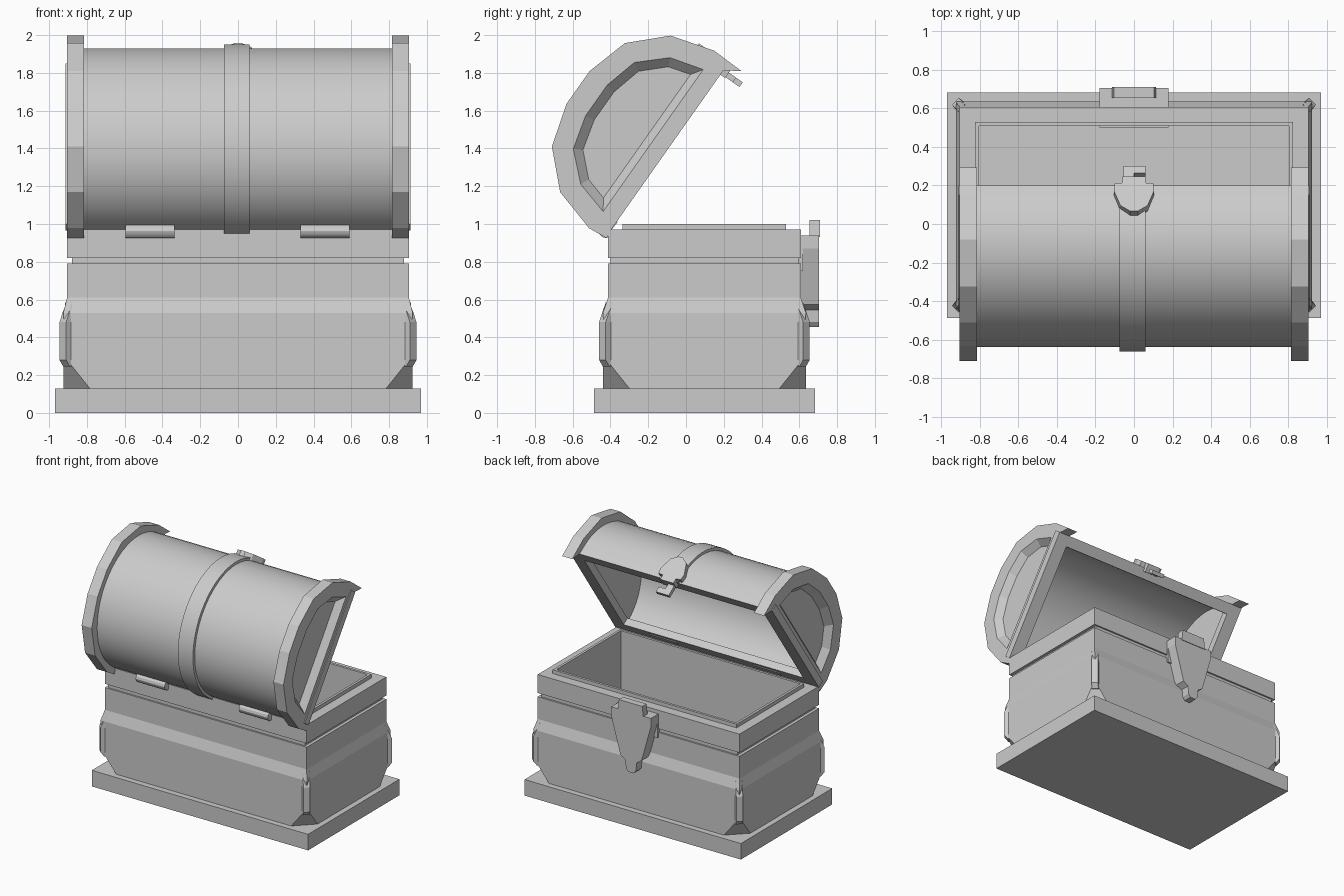
import bpy, bmesh, math

if "Cube" in bpy.data.objects:
    bpy.data.objects.remove(bpy.data.objects["Cube"])

CY = 0.0975                       # centre of the box in y
ANG = math.radians(54.8)          # lid opening angle
CU = 0.52                         # middle of the lid, measured from the hinge edge


def lid(x, d, v):
    """Lid space (x, offset from lid middle, height above lid plane) to world."""
    u = d + CU
    return (x, -0.40 + u * math.cos(ANG) - v * math.sin(ANG),
            0.965 + u * math.sin(ANG) + v * math.cos(ANG))


def loft(name, rings, caps=True, cyclic=False, smooth=False):
    """Skin a list of point rings that all have the same point count."""
    bm = bmesh.new()
    vs = [[bm.verts.new(p) for p in r] for r in rings]
    n = len(vs[0])
    pairs = list(zip(vs, vs[1:])) + ([(vs[-1], vs[0])] if cyclic else [])
    for a, b in pairs:
        for i in range(n):
            j = (i + 1) % n
            bm.faces.new((a[i], a[j], b[j], b[i]))
    if caps and not cyclic:
        bm.faces.new(vs[0][::-1])
        bm.faces.new(vs[-1])
    bmesh.ops.remove_doubles(bm, verts=bm.verts, dist=0.0005)
    bmesh.ops.recalc_face_normals(bm, faces=bm.faces)
    me = bpy.data.meshes.new(name)
    bm.to_mesh(me)
    bm.free()
    ob = bpy.data.objects.new(name, me)
    bpy.context.collection.objects.link(ob)
    if smooth:
        bpy.ops.object.select_all(action='DESELECT')
        ob.select_set(True)
        bpy.context.view_layer.objects.active = ob
        bpy.ops.object.shade_smooth_by_angle(angle=math.radians(30))
    return ob


def rect(hx, hy, z, c=0.0):
    """Rectangle with corners cut by c, centred on the box."""
    pts = []
    for sx, sy in ((1, 1), (-1, 1), (-1, -1), (1, -1)):
        p = [(sx * hx, CY + sy * (hy - c), z), (sx * (hx - c), CY + sy * hy, z)]
        pts += p if sx * sy > 0 else p[::-1]
    return pts


# Foot plate
loft("foot_plate", [rect(0.97, 0.585, 0), rect(0.97, 0.585, 0.13)])

# Box with cut lower corners, groove, rim, lip and hollow inside
loft("chest_box", [rect(*r) for r in (
    (0.925, 0.5375, 0.13, 0.14), (0.925, 0.5375, 0.28, 0.02), (0.925, 0.5375, 0.53),
    (0.905, 0.51, 0.61), (0.905, 0.51, 0.79), (0.88, 0.497, 0.79), (0.88, 0.497, 0.82),
    (0.905, 0.51, 0.82), (0.905, 0.51, 0.97), (0.825, 0.4325, 0.97),
    (0.825, 0.4325, 1.0), (0.805, 0.4125, 1.0), (0.805, 0.4125, 0.14))])

# Corner guards
for sx in (-1, 1):
    for sy in (-1, 1):
        def ring(z, out, spread, hx=0.925, hy=0.5375):
            pts = [(hx - spread, hy - 0.01), (hx + out - 0.035, hy + out),
                   (hx + out, hy + out - 0.035), (hx - 0.01, hy - spread),
                   (hx - 0.06, hy - 0.06)]
            return [(sx * x, CY + sy * y, z) for x, y in pts]
        loft("corner_guard", [ring(0.245, 0, 0.055), ring(0.28, 0.02, 0.055),
                              ring(0.48, 0.02, 0.055), ring(0.53, 0.004, 0.055),
                              ring(0.585, -0.018, 0.045, hy=0.532)])

# Lock plate on the box, with raised tab
half = [(0.178, 0.94), (0.178, 0.87), (0.095, 0.575), (0.05, 0.545), (0.045, 0.48), (0.025, 0.455)]
outline = half + [(-x, z) for x, z in half[::-1]]
loft("lock_plate", [[(x, y, z) for x, z in outline] for y in (0.60, 0.705)])
loft("lock_back", [[(x, y, z) for x, z in ((.178, .94), (.178, .75), (-.178, .75), (-.178, .94))]
                   for y in (0.50, 0.62)])
loft("lock_tab", [[(x, y, z) for x, z in ((.115, .93), (.105, 1.02), (-.105, 1.02), (-.115, .93))]
                  for y in (0.655, 0.71)])

# Lid frame
def lid_rect(hx, hd, v):
    return [lid(sx * hx, sy * hd, v) for sx, sy in ((1, 1), (-1, 1), (-1, -1), (1, -1))]

loft("lid_frame", [lid_rect(0.912, 0.52, 0), lid_rect(0.912, 0.52, 0.06),
                   lid_rect(0.805, 0.435, 0.06), lid_rect(0.805, 0.435, 0)], cyclic=True)


# Lid barrel and middle strap
def arch(name, x0, x1, a, b, ai, bi, v0, n=28):
    ts = [math.pi * i / n for i in range(n + 1)]
    o = [(a * math.cos(t), 0.06 + b * math.sin(t)) for t in ts]
    k = [(ai * math.cos(t), 0.06 + bi * math.sin(t)) for t in ts]
    o = [(a, v0)] + o + [(-a, v0)]
    k = [(ai, v0)] + k + [(-ai, v0)]
    loft(name, [[lid(x0, *p), lid(x1, *p), lid(x1, *q), lid(x0, *q)] for p, q in zip(o, k)],
         smooth=True)

arch("lid_barrel", -0.82, 0.82, 0.52, 0.475, 0.475, 0.43, 0.05)
arch("lid_strap", -0.075, 0.06, 0.54, 0.50, 0.50, 0.455, 0.0)

# Lid end arches with a recessed panel
def both(h):
    return [(-d, v) for d, v in h] + h[::-1]

edge = [(-0.564, -0.007)] + both([(.575, .10), (.507, .335), (.335, .51), (.106, .577)]) \
    + [(0.57, -0.08), (0.518, 0.0), (-0.518, 0.0)]
inner = both([(.46, .09), (.41, .27), (.28, .41), (.10, .458)])
panel = both([(.40, .13), (.365, .25), (.255, .365), (.09, .408)])

def pad(p):
    return [p[0]] + p + [p[-1], p[-1], p[0]]

for s in (-1, 1):
    loft("lid_end", [[lid(s * x, *p) for p in r] for x, r in (
        (0.815, edge), (0.905, edge), (0.905, pad(inner)), (0.855, pad(panel)))])

# Hasp shield and hook on the lid front
half = [(0.06, -0.03), (0.06, 0.01), (0.10, 0.015), (0.105, 0.06), (0.07, 0.155), (0.02, 0.19)]
outline = half + [(-x, v) for x, v in half[::-1]]
loft("hasp_shield", [[lid(x, d, v) for x, v in outline] for d in (0.49, 0.56)])
hook = [(-.055, 0), (0, 0), (0, -.075), (.06, -.075), (.06, -.12), (-.055, -.12)]
loft("hasp_hook", [[lid(x, d, v) for x, v in hook] for d in (0.495, 0.525)])

# Hinges: barrel and leaf
for x in (-0.465, 0.46):
    circ = [(math.cos(i * math.pi / 6), math.sin(i * math.pi / 6)) for i in range(12)]
    loft("hinge_barrel", [[(x + e, -0.425 + 0.037 * c, 0.963 + 0.037 * s) for c, s in circ]
                          for e in (-0.13, 0.13)], smooth=True)
    loft("hinge_leaf", [[lid(x + e, d, v) for d, v in
                         ((-0.545, 0.0), (-0.545, 0.05), (-0.46, 0.05), (-0.46, -0.005))]
                        for e in (-0.12, 0.12)])
